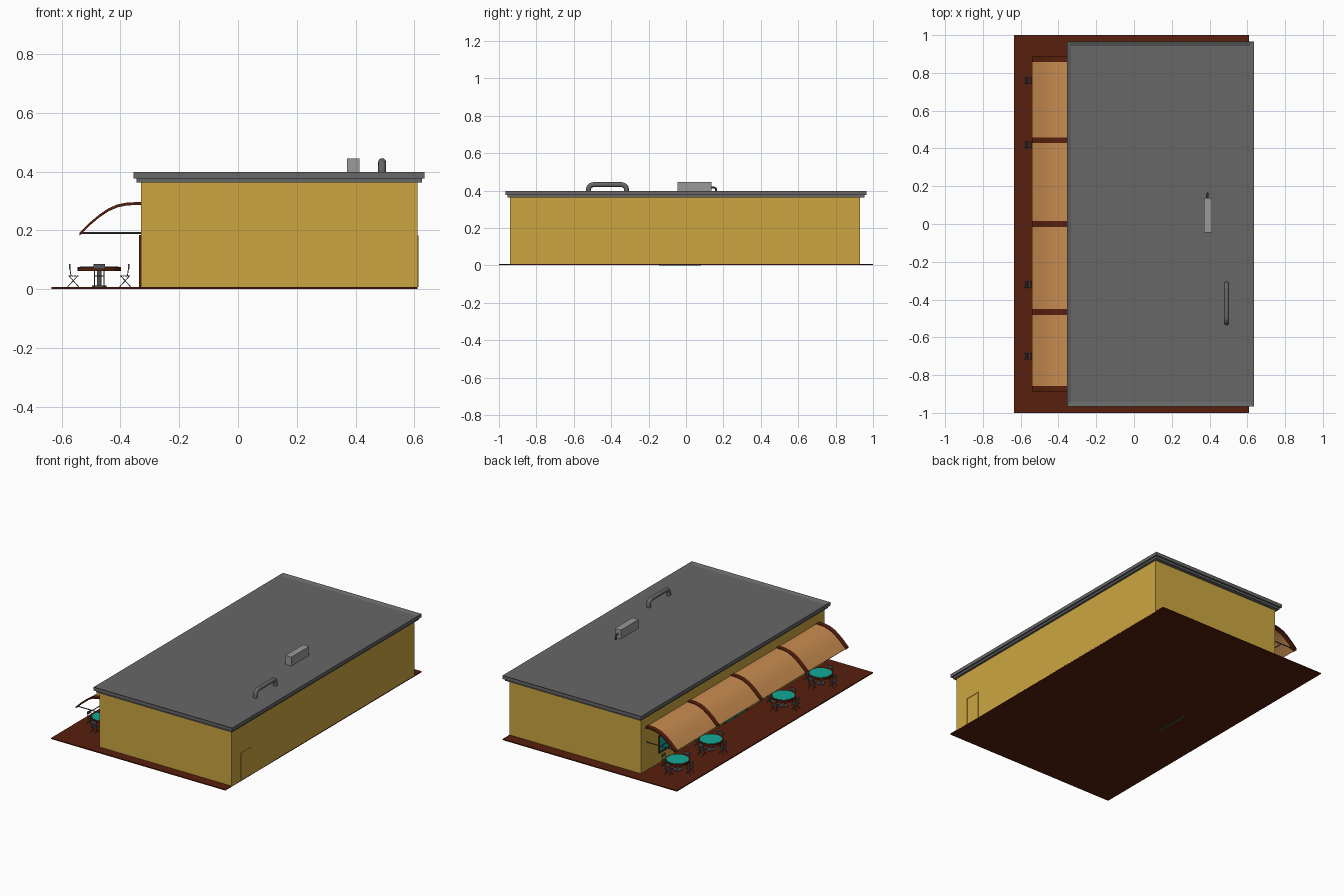
import bpy, bmesh, math
from mathutils import Vector, Matrix

if "Cube" in bpy.data.objects:
    bpy.data.objects.remove(bpy.data.objects["Cube"])


def mat(name, rgb):
    m = bpy.data.materials.new(name)
    m.diffuse_color = (*rgb, 1)
    m.use_nodes = True
    m.node_tree.nodes["Principled BSDF"].inputs["Base Color"].default_value = m.diffuse_color
    return m


YELLOW = mat("yellow_wall", (0.60, 0.38, 0.053))
ROOF = mat("roof_grey", (0.135, 0.135, 0.135))
BROWN = mat("red_brown", (0.095, 0.014, 0.004))
CANVAS = mat("orange_canvas", (0.58, 0.26, 0.08))
TEAL = mat("teal", (0.005, 0.40, 0.31))
METAL = mat("dark_metal", (0.09, 0.09, 0.10))
UNIT = mat("light_grey", (0.32, 0.32, 0.32))


def finish(bm, name, m, smooth=False):
    bmesh.ops.recalc_face_normals(bm, faces=bm.faces[:])
    me = bpy.data.meshes.new(name)
    bm.to_mesh(me)
    bm.free()
    me.materials.append(m)
    ob = bpy.data.objects.new(name, me)
    bpy.context.collection.objects.link(ob)
    if smooth:
        bpy.ops.object.select_all(action='DESELECT')
        ob.select_set(True)
        bpy.context.view_layer.objects.active = ob
        bpy.ops.object.shade_smooth_by_angle(angle=math.radians(40))
    return ob


def add_box(bm, x0, x1, y0, y1, z0, z1):
    M = Matrix.Translation(((x0 + x1) / 2, (y0 + y1) / 2, (z0 + z1) / 2))
    return bmesh.ops.create_cube(bm, size=1, matrix=M @ Matrix.Diagonal((x1 - x0, y1 - y0, z1 - z0, 1)))


def box(name, m, *dims):
    bm = bmesh.new()
    add_box(bm, *dims)
    return finish(bm, name, m)


def add_rod(bm, a, b, r, sides=6):
    a, b = Vector(a), Vector(b)
    d = b - a
    M = Matrix.Translation((a + b) / 2) @ d.to_track_quat('Z', 'Y').to_matrix().to_4x4()
    bmesh.ops.create_cone(bm, cap_ends=True, segments=sides, radius1=r, radius2=r,
                          depth=d.length, matrix=M)


def pipe(name, m, pts, r, sides=12):
    # round tube swept along a path lying in a plane of constant x
    bm = bmesh.new()
    pts = [Vector(p) for p in pts]
    side = Vector((1, 0, 0))
    rings = []
    for i, p in enumerate(pts):
        t = (pts[min(i + 1, len(pts) - 1)] - pts[max(i - 1, 0)]).normalized()
        up = t.cross(side)
        rings.append([bm.verts.new(p + r * (math.cos(a) * side + math.sin(a) * up))
                      for a in (2 * math.pi * k / sides for k in range(sides))])
    for A, B in zip(rings, rings[1:]):
        for k in range(sides):
            bm.faces.new((A[k], A[(k + 1) % sides], B[(k + 1) % sides], B[k]))
    bm.faces.new(rings[0])
    bm.faces.new(rings[-1])
    return finish(bm, name, m, True)


# paved terrace and main building
box("terrace", BROWN, -0.635, 0.61, -1, 1, 0.001, 0.008)
box("walls", YELLOW, -0.33, 0.61, -0.94, 0.93, 0.004, 0.372)

# roof: lower trim and upper slab with a sunken middle
box("roof_trim", ROOF, -0.345, 0.625, -0.955, 0.955, 0.363, 0.377)
bm = bmesh.new()
add_box(bm, -0.355, 0.635, -0.966, 0.966, 0.376, 0.398)
bm.normal_update()
top = max(bm.faces, key=lambda f: f.calc_center_median().z)
bmesh.ops.inset_region(bm, faces=[top], thickness=0.032)
bmesh.ops.translate(bm, verts=top.verts[:], vec=(0, 0, -0.010))
finish(bm, "roof_slab", ROOF)

# rooftop unit with its elbow pipe, and the bent vent pipe
box("roof_unit", UNIT, 0.37, 0.413, -0.045, 0.137, 0.386, 0.445)
pipe("unit_elbow", METAL, [(0.39, 0.13, 0.416), (0.39, 0.152, 0.416), (0.39, 0.158, 0.413),
                           (0.39, 0.161, 0.407), (0.39, 0.161, 0.387)], 0.005, 8)
arc = [math.pi / 2 * k / 6 for k in range(7)]
path = [(0.49, -0.522, 0.387)]
path += [(0.49, -0.494 - 0.028 * math.cos(a), 0.404 + 0.028 * math.sin(a)) for a in arc]
path += [(0.49, -0.346 + 0.028 * math.sin(a), 0.404 + 0.028 * math.cos(a)) for a in arc]
path += [(0.49, -0.318, 0.387)]
pipe("vent_pipe", ROOF, path, 0.0133)

# back door: thin frame on the +x wall
bm = bmesh.new()
add_box(bm, 0.608, 0.613, -0.845, -0.839, 0.008, 0.183)
add_box(bm, 0.608, 0.613, -0.741, -0.735, 0.008, 0.183)
add_box(bm, 0.608, 0.613, -0.845, -0.735, 0.178, 0.183)
finish(bm, "back_door_frame", YELLOW)

# terrace side: glass double door and windows with brown frames
def glazed(name, y0, y1, z0, z1, base):
    box(name + "_glass", TEAL, -0.333, -0.328, y0, y1, base, z1)
    bm = bmesh.new()
    t = 0.008
    for y in (y0, (y0 + y1) / 2, y1):
        add_box(bm, -0.336, -0.328, y - t / 2, y + t / 2, z0, z1)
    add_box(bm, -0.336, -0.328, y0 - t / 2, y1 + t / 2, z1 - t / 2, z1 + t / 2)
    if base > 0:
        add_box(bm, -0.336, -0.328, y0 - t / 2, y1 + t / 2, z0 - t / 2, z0 + t / 2)
    finish(bm, name + "_frame", BROWN)


glazed("front_door", -0.145, 0.08, 0.008, 0.18, 0)
glazed("window_left", 0.25, 0.75, 0.075, 0.18, 0.075)
glazed("window_right", -0.78, -0.28, 0.075, 0.18, 0.075)

# awning: curved canvas, ribs and support arms
CURVE = [(-0.329, 0.291), (-0.375, 0.290), (-0.41, 0.283), (-0.44, 0.270),
         (-0.47, 0.250), (-0.50, 0.225), (-0.539, 0.187)]


def sheet(bm, y0, y1, up, down):
    ring = []
    for s in (up, -down):
        pts = [(x, z + s) for x, z in CURVE]
        ring += pts if s > 0 else pts[::-1]
    A = [bm.verts.new((x, y0, z)) for x, z in ring]
    B = [bm.verts.new((x, y1, z)) for x, z in ring]
    n, h = len(ring), len(CURVE)
    for i in range(n):
        j = (i + 1) % n
        bm.faces.new((A[i], A[j], B[j], B[i]))
    for V in (A, B):
        for i in range(h - 1):
            bm.faces.new((V[i], V[i + 1], V[n - 2 - i], V[n - 1 - i]))


bm = bmesh.new()
sheet(bm, -0.87, 0.87, 0.001, 0.002)
finish(bm, "awning_canvas", CANVAS, True)
RIBS = (-0.872, -0.466, 0.0, 0.443, 0.872)
bm = bmesh.new()
for y in RIBS:
    sheet(bm, y - 0.015, y + 0.015, 0.005, 0.005)
finish(bm, "awning_ribs", BROWN, True)
bm = bmesh.new()
for y in RIBS:
    add_rod(bm, (-0.33, y, 0.191), (-0.535, y, 0.191), 0.0035)
add_rod(bm, (-0.43, -0.872, 0.191), (-0.43, 0.872, 0.191), 0.003)
finish(bm, "awning_arms", METAL)


# cafe sets: round table with four folding chairs
def disc(name, m, x, y, z0, z1, r):
    bm = bmesh.new()
    bmesh.ops.create_cone(bm, cap_ends=True, segments=24, radius1=r, radius2=r, depth=z1 - z0,
                          matrix=Matrix.Translation((x, y, (z0 + z1) / 2)))
    finish(bm, name, m, True)


def chair(x, y, ang):
    T = Matrix.Translation((x, y, 0)) @ Matrix.Rotation(ang, 4, 'Z')
    bm = bmesh.new()
    for s in (-0.016, 0.016):
        add_rod(bm, (0.07, s, 0.008), (0.103, s, 0.045), 0.0016, 5)
        add_rod(bm, (0.107, s, 0.008), (0.073, s, 0.045), 0.0016, 5)
        add_rod(bm, (0.096, s, 0.045), (0.102, s, 0.084), 0.0016, 5)
    for k in range(4):
        add_box(bm, 0.070 + k * 0.009, 0.077 + k * 0.009, -0.018, 0.018, 0.043, 0.046)
    bm.transform(T)
    finish(bm, "chair_frame", METAL)
    bm = bmesh.new()
    add_box(bm, 0.098, 0.103, -0.019, 0.019, 0.068, 0.085)
    bm.transform(T)
    finish(bm, "chair_back", METAL)


for y in (0.76, 0.42, -0.32, -0.70):
    x = -0.472
    disc("table_rim", BROWN, x, y, 0.061, 0.075, 0.074)
    disc("table_top", TEAL, x, y, 0.073, 0.0765, 0.066)
    disc("table_post", METAL, x, y, 0.008, 0.062, 0.008)
    disc("table_base", METAL, x, y, 0.008, 0.013, 0.024)
    for k in range(4):
        chair(x, y, k * math.pi / 2)
